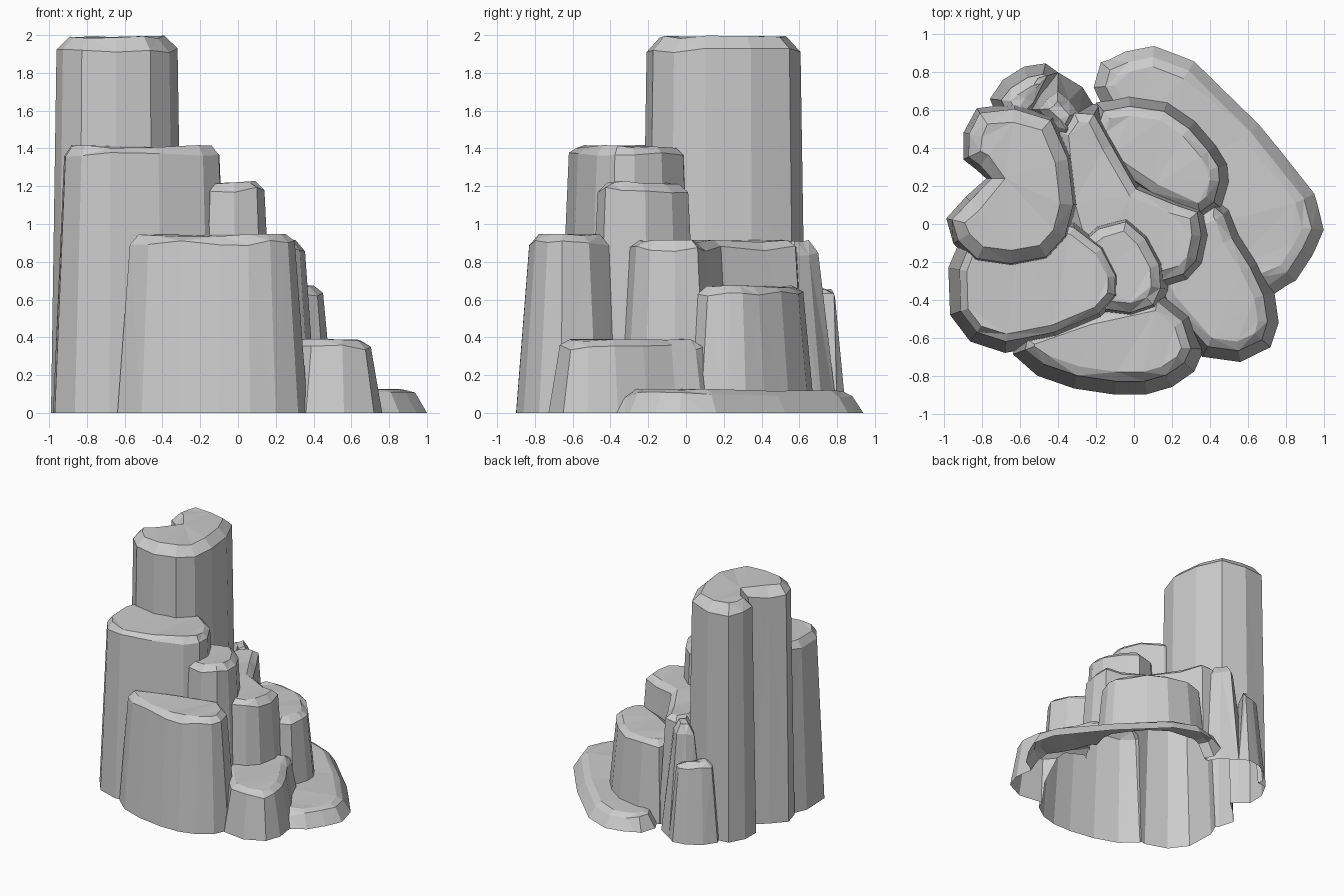
import bpy, bmesh, random
from mathutils import Vector

if "Cube" in bpy.data.objects:
    bpy.data.objects.remove(bpy.data.objects["Cube"])

random.seed(4)
parts = []


def rounded(points):
    # Add one rounded corner in the middle of every side of the outline
    n, out = len(points), []
    for i in range(n):
        a, b, c, d = (points[(i + k) % n] for k in (-1, 0, 1, 2))
        out += [b, (9 * (b + c) - a - d) / 16]
    return out


def offset(points, d):
    # Move a counter-clockwise outline inwards along its corner normals
    out, n = [], len(points)
    for i, p in enumerate(points):
        e1, e2 = (p - points[i - 1]).normalized(), (points[(i + 1) % n] - p).normalized()
        out.append(p + Vector((-e1.y - e2.y, e1.x + e2.x)).normalized() * d)
    return out


def column(name, rim, *corners, rise=0.04, taper=0.06, inset=0.05):
    # Tapered rock column: foot ring below ground, rim ring, chamfered crown
    foot = rounded([Vector(p) for p in corners])
    n = len(foot)
    bm = bmesh.new()

    def ring(points, z, wobble):
        return [bm.verts.new((p.x, p.y, z + random.uniform(-wobble, wobble))) for p in points]

    base = -0.03 - 0.004 * len(parts)
    rings = [ring(offset(foot, taper * base / rim), base, 0), ring(offset(foot, taper), rim, 0.015),
             ring(offset(foot, taper + inset), rim + rise, 0.008)]
    for lo, hi in zip(rings, rings[1:]):
        for i in range(n):
            j = (i + 1) % n
            bm.faces.new((lo[i], lo[j], hi[j], hi[i]))
    bm.faces.new(rings[0][::-1])
    bm.faces.new(rings[-1])
    bmesh.ops.triangulate(bm, faces=bm.faces[:])
    bmesh.ops.recalc_face_normals(bm, faces=bm.faces[:])
    me = bpy.data.meshes.new(name)
    bm.to_mesh(me)
    bm.free()
    ob = bpy.data.objects.new(name, me)
    bpy.context.collection.objects.link(ob)
    parts.append(ob)


# Tall tower at the back left
column("stepped_rock", 1.92, (-0.29, 0.1), (-0.42, 0.57), (-0.83, 0.61), (-0.9, 0.34), (-0.78, 0.24),
       (-0.99, 0.03), (-0.84, -0.21), (-0.45, -0.2), rise=0.07, taper=0.03, inset=0.07)
# Shoulder in front of the tower
column("left_shoulder", 1.37, (-0.04, -0.26), (-0.3, 0.04), (-0.88, 0), (-0.97, -0.48),
       (-0.68, -0.68), (-0.15, -0.52), inset=0.04)
# Small middle step
column("middle_step", 1.18, (0.19, -0.2), (-0.03, 0.07), (-0.35, -0.1), (-0.18, -0.5), (0.14, -0.47))
# Broad front shelf
column("front_shelf", 0.9, (0.37, -0.66), (0.14, -0.34), (-0.62, -0.56), (-0.51, -0.8),
       (-0.1, -0.9), (0.2, -0.86), taper=0.07)
# Inner step wrapping the tower
column("inner_step", 0.87, (0.38, 0.1), (0.05, 0.23), (-0.18, 0.63), (-0.45, 0.5),
       (-0.3, -0.3), (0.15, -0.36), (0.38, -0.22))
# Two knobs behind the tower
column("rear_knob", 0.84, (-0.19, 0.59), (-0.4, 0.8), (-0.6, 0.6), (-0.35, 0.35), rise=0.07, taper=0.1)
column("rear_lower_knob", 0.62, (-0.4, 0.8), (-0.58, 0.83), (-0.76, 0.66), (-0.6, 0.45))
# Rear right step
column("rear_step", 0.63, (0.51, 0.22), (0.44, 0.42), (0.18, 0.65), (-0.2, 0.64), (-0.2, 0.3), (0.35, 0))
# Low right step
column("right_step", 0.345, (0.74, -0.36), (0.57, -0.05), (0.43, 0.15), (0, -0.15),
       (0.36, -0.7), (0.72, -0.65))
# Flat slab around the right and rear
column("base_slab", 0.095, (0.45, -0.3), (0.73, -0.38), (0.94, -0.16), (0.95, 0.16), (0.32, 0.86),
       (-0.05, 0.91), (-0.21, 0.72), (0.1, 0.2), rise=0.025)

# Fuse all columns into one rock
rock = parts[0]
bpy.context.view_layer.objects.active = rock
for part in parts[1:]:
    mod = rock.modifiers.new("fuse", "BOOLEAN")
    mod.operation, mod.solver, mod.object = "UNION", "EXACT", part
    bpy.ops.object.modifier_apply(modifier=mod.name)
    bpy.data.objects.remove(part)

# Trim at the ground, leaving an open hollow underside
bm = bmesh.new()
bm.from_mesh(rock.data)
bmesh.ops.bisect_plane(bm, geom=bm.verts[:] + bm.edges[:] + bm.faces[:],
                       plane_co=(0, 0, 0), plane_no=(0, 0, 1), clear_inner=True)
bm.to_mesh(rock.data)
bm.free()
